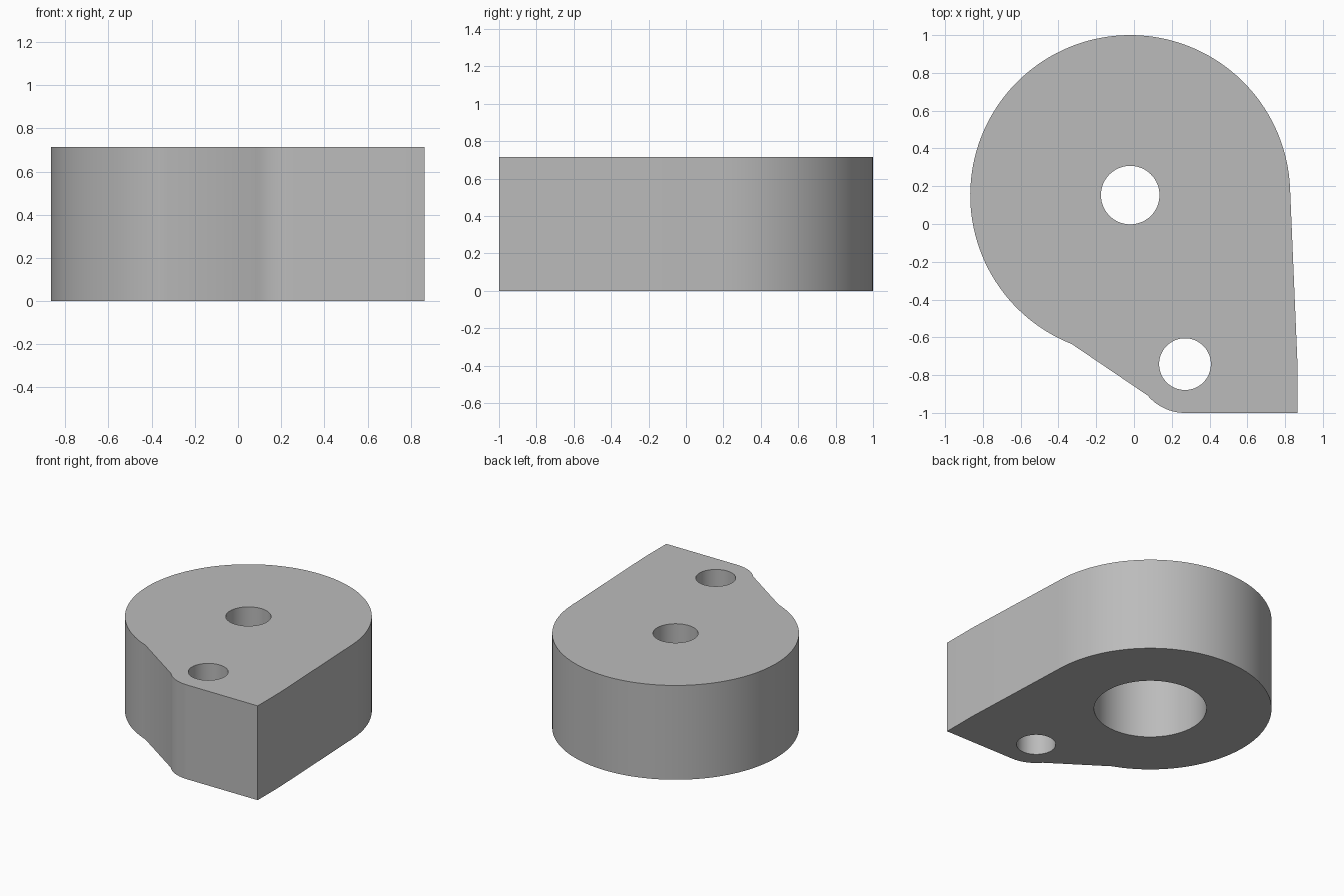
import bpy
import bmesh
from math import cos, sin, pi, radians, atan2

HEIGHT = 0.714
TOP_WALL = 0.2
BORE = (-0.02, 0.153)
PIN = (0.27, -0.742)

if "Cube" in bpy.data.objects:
    bpy.data.objects.remove(bpy.data.objects["Cube"], do_unlink=True)

grey = bpy.data.materials.new("plain grey")
grey.use_nodes = True
colour = (0.5, 0.5, 0.5, 1)
grey.diffuse_color = colour
grey.node_tree.nodes["Principled BSDF"].inputs["Base Color"].default_value = colour


def arc(centre, radius, start, end, steps):
    """Points along an arc, angles in radians."""
    angles = [start + (end - start) * i / steps for i in range(steps + 1)]
    return [(centre[0] + radius * cos(a), centre[1] + radius * sin(a)) for a in angles]


def prism(name, outline, z0, z1):
    """Extrude a flat outline into a solid."""
    bm = bmesh.new()
    face = bm.faces.new([bm.verts.new((x, y, z0)) for x, y in outline])
    grown = bmesh.ops.extrude_face_region(bm, geom=[face])["geom"]
    verts = [v for v in grown if isinstance(v, bmesh.types.BMVert)]
    bmesh.ops.translate(bm, verts=verts, vec=(0, 0, z1 - z0))
    bmesh.ops.recalc_face_normals(bm, faces=bm.faces)
    mesh = bpy.data.meshes.new(name)
    bm.to_mesh(mesh)
    bm.free()
    mesh.materials.append(grey)
    obj = bpy.data.objects.new(name, mesh)
    bpy.context.collection.objects.link(obj)
    return obj


def drill(target, name, centre, radius, z0, z1):
    """Cut a round hole and discard the cutter."""
    cutter = prism(name, arc(centre, radius, 0, 2 * pi, 64)[:-1], z0, z1)
    cutter.hide_render = True
    mod = target.modifiers.new(name, "BOOLEAN")
    mod.operation = "DIFFERENCE"
    mod.solver = "EXACT"
    mod.object = cutter
    bpy.context.view_layer.objects.active = target
    bpy.ops.object.modifier_apply(modifier=name)
    bpy.data.objects.remove(cutter, do_unlink=True)


# Body outline: big round end, sloped web, rounded toe and square corner
web_end = atan2(-0.788, -0.31) + 2 * pi
outline = arc(BORE, 0.847, radians(2.2), web_end, 96)
outline += arc(PIN, 0.258, radians(220), radians(270), 16)
outline += [(0.865, -1), (0.865, -0.73)]
body = prism("lever_body", outline, 0, HEIGHT)

# Stepped main bore, wide from below, and the pin hole
drill(body, "counterbore", BORE, 0.393, -0.1, HEIGHT - TOP_WALL)
drill(body, "main_bore", BORE, 0.155, 0.3, HEIGHT + 0.1)
drill(body, "pin_hole", PIN, 0.137, -0.1, HEIGHT + 0.1)

bpy.ops.object.select_all(action="DESELECT")
body.select_set(True)
bpy.context.view_layer.objects.active = body
bpy.ops.object.shade_smooth_by_angle(angle=radians(15))
